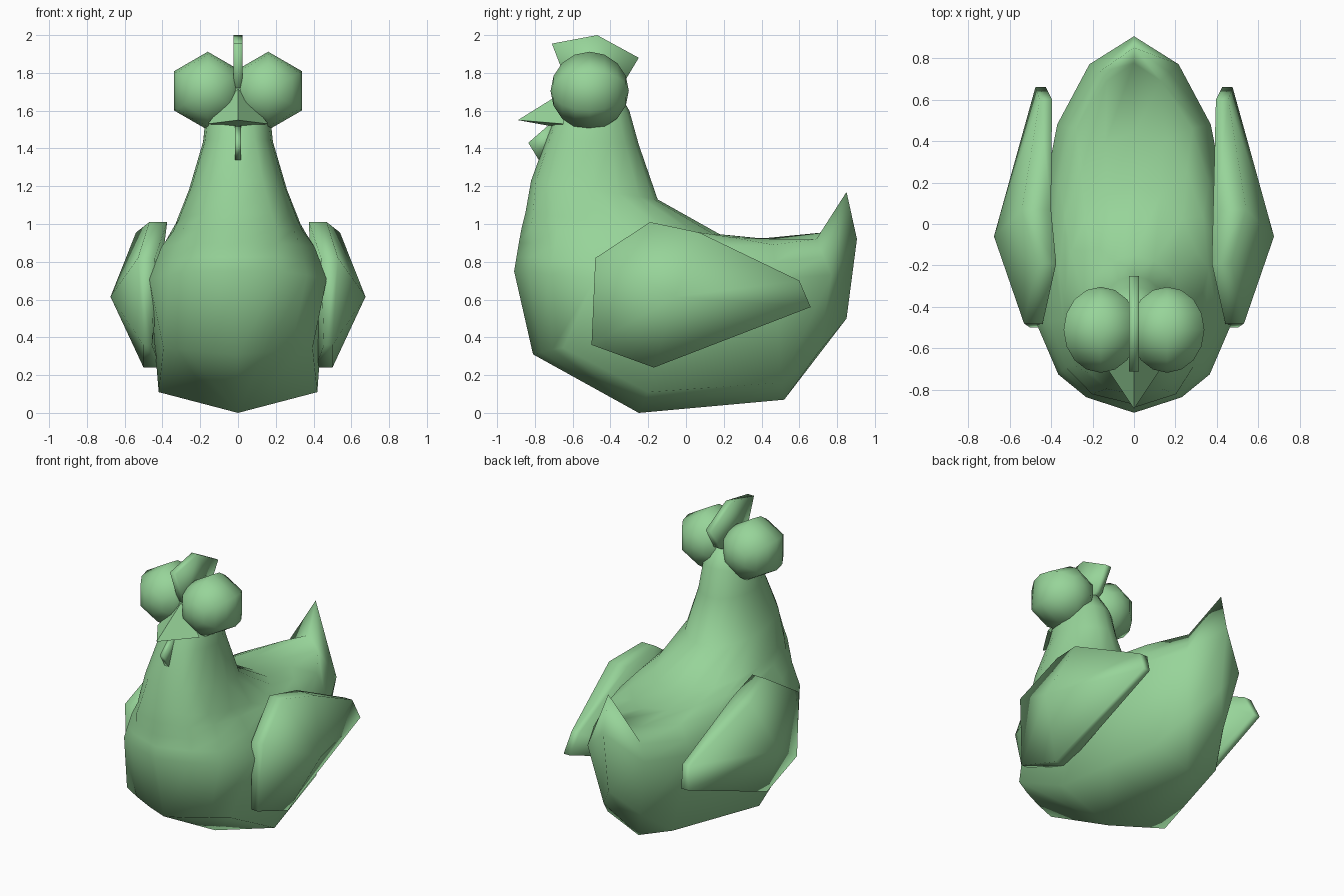
import bpy, bmesh, math
from mathutils import Matrix, Vector

cube = bpy.data.objects.get("Cube")
if cube:
    bpy.data.objects.remove(cube, do_unlink=True)

green = bpy.data.materials.new("soft green")
green.use_nodes = True
COLOUR = (0.31, 0.66, 0.32, 1.0)
green.diffuse_color = COLOUR
for node in green.node_tree.nodes:
    if node.type == 'BSDF_PRINCIPLED':
        node.inputs["Base Color"].default_value = COLOUR


def finish(bm, name, angle=100):
    """Turn a bmesh into a shaded, coloured object."""
    bmesh.ops.recalc_face_normals(bm, faces=bm.faces)
    mesh = bpy.data.meshes.new(name)
    bm.to_mesh(mesh)
    bm.free()
    mesh.materials.append(green)
    obj = bpy.data.objects.new(name, mesh)
    bpy.context.collection.objects.link(obj)
    bpy.ops.object.select_all(action='DESELECT')
    obj.select_set(True)
    bpy.context.view_layer.objects.active = obj
    bpy.ops.object.shade_smooth_by_angle(angle=math.radians(angle))


def bridge(bm, a, b):
    """Join two closed loops of vertices with quads."""
    n = len(a)
    for i in range(n):
        j = (i + 1) % n
        bm.faces.new((a[i], a[j], b[j], b[i]))


def plate(name, outline, half):
    """Flat plate on the centre plane from a (y, z) outline."""
    bm = bmesh.new()
    sides = [[bm.verts.new((x, y, z)) for y, z in outline] for x in (-half, half)]
    bridge(bm, *sides)
    for loop in sides:
        bm.faces.new(loop)
    finish(bm, name)


def half_ring(fy, fz, by, bz, width, power):
    """Half of an oval from its front point to its back point."""
    points = []
    for k in range(9):
        c, s = math.cos(math.pi * k / 8), math.sin(math.pi * k / 8)
        t = (1 - c) / 2
        x = width * max(s, 0) ** (power if k < 4 else 1) if 0 < k < 8 else 0
        points.append((x, fy + (by - fy) * t, fz + (bz - fz) * t))
    return points


# Body: half rings listed from the front centre round to the back centre
keel_front, keel_back = (0, -0.25, 0), (0, 0.52, 0.07)
keel = [keel_front] * 5 + [(0, 0.135, 0.035)] + [keel_back] * 3
belly = [(0, -0.81, 0.31), (0.14, -0.765, 0.32), (0.28, -0.71, 0.335),
         (0.395, -0.65, 0.345), (0.42, -0.20, 0.11), (0.335, 0.15, 0.135),
         (0.25, 0.50, 0.16), (0.14, 0.70, 0.32), (0, 0.85, 0.50)]
flank = [(0, -0.91, 0.75), (0.23, -0.835, 0.75), (0.365, -0.725, 0.73),
         (0.47, -0.48, 0.71), (0.46, -0.05, 0.66), (0.415, 0.25, 0.69),
         (0.37, 0.48, 0.71), (0.215, 0.77, 0.73), (0, 0.905, 0.92)]
back = [(0, -0.885, 0.90), (0.21, -0.81, 0.90), (0.33, -0.69, 0.89),
        (0.405, -0.47, 0.88), (0.40, -0.10, 0.88), (0.36, 0.20, 0.88),
        (0.28, 0.46, 0.89), (0.13, 0.69, 0.92), (0, 0.775, 0.96)]
tail = [(Vector(p) + Vector(q)) / 2 for p, q in zip(flank, back)]
tail[-1] = Vector((0, 0.85, 1.17))
rings = [keel, belly, flank, tail, back,
         half_ring(-0.87, 0.98, 0.44, 0.92, 0.36, 0.6),
         half_ring(-0.85, 1.06, 0.18, 0.945, 0.33, 0.65),
         half_ring(-0.82, 1.23, -0.15, 1.13, 0.26, 0.7),
         half_ring(-0.74, 1.45, -0.25, 1.42, 0.185, 0.75),
         half_ring(-0.70, 1.55, -0.30, 1.60, 0.17, 0.8),
         half_ring(-0.62, 1.72, -0.38, 1.74, 0.08, 1)]
bm = bmesh.new()
loops = []
for ring in rings:
    mirrored = [(-x, y, z) for x, y, z in reversed(ring[1:-1])]
    loops.append([bm.verts.new(p) for p in list(ring) + mirrored])
for lower, upper in zip(loops, loops[1:]):
    bridge(bm, lower, upper)
bm.faces.new(loops[-1])
bmesh.ops.remove_doubles(bm, verts=bm.verts, dist=0.0005)
finish(bm, "body")

# Wings: inner outline, outer rim and a raised peak
# y, z, inner x, outer x
WING = [
    (-0.48, 0.82, 0.44, 0.53), (-0.19, 1.01, 0.375, 0.47),
    (0.07, 0.955, 0.40, 0.54), (0.60, 0.70, 0.395, 0.455),
    (0.66, 0.56, 0.425, 0.475), (-0.17, 0.24, 0.41, 0.50),
    (-0.50, 0.36, 0.455, 0.50),
]
for side, label in ((1, "left"), (-1, "right")):
    bm = bmesh.new()
    inner = [bm.verts.new((side * xi, y, z)) for y, z, xi, xo in WING]
    rim = [bm.verts.new((side * xo, y, z)) for y, z, xi, xo in WING]
    bridge(bm, inner, rim)
    bm.faces.new(inner)
    peak = bm.verts.new((side * 0.675, -0.06, 0.615))
    for i in range(len(rim)):
        bm.faces.new((rim[i], rim[(i + 1) % len(rim)], peak))
    finish(bm, label + "_wing")

    # Bulging eye: six-sided sphere with its poles front and back
    bm = bmesh.new()
    place = (Matrix.Translation(Vector((side * 0.16, -0.51, 1.705)))
             @ Matrix.Rotation(math.pi / 2, 4, 'X'))
    bmesh.ops.create_uvsphere(bm, u_segments=6, v_segments=8, radius=0.207,
                              matrix=place)
    finish(bm, label + "_eye")

# Beak: pyramid with a slight keel
bm = bmesh.new()
base = [bm.verts.new(p) for p in ((0, -0.60, 1.73), (0.16, -0.65, 1.53),
                                  (0, -0.67, 1.51), (-0.16, -0.65, 1.53))]
tip = bm.verts.new((0, -0.89, 1.55))
for i in range(4):
    bm.faces.new((base[i], base[(i + 1) % 4], tip))
bm.faces.new(base)
finish(bm, "beak", 80)

# Comb and wattle
plate("comb", [(-0.71, 1.955), (-0.47, 2.0), (-0.25, 1.88), (-0.34, 1.73),
               (-0.50, 1.66), (-0.62, 1.72)], 0.024)
plate("wattle", [(-0.72, 1.53), (-0.835, 1.43), (-0.78, 1.34), (-0.66, 1.42)], 0.015)
